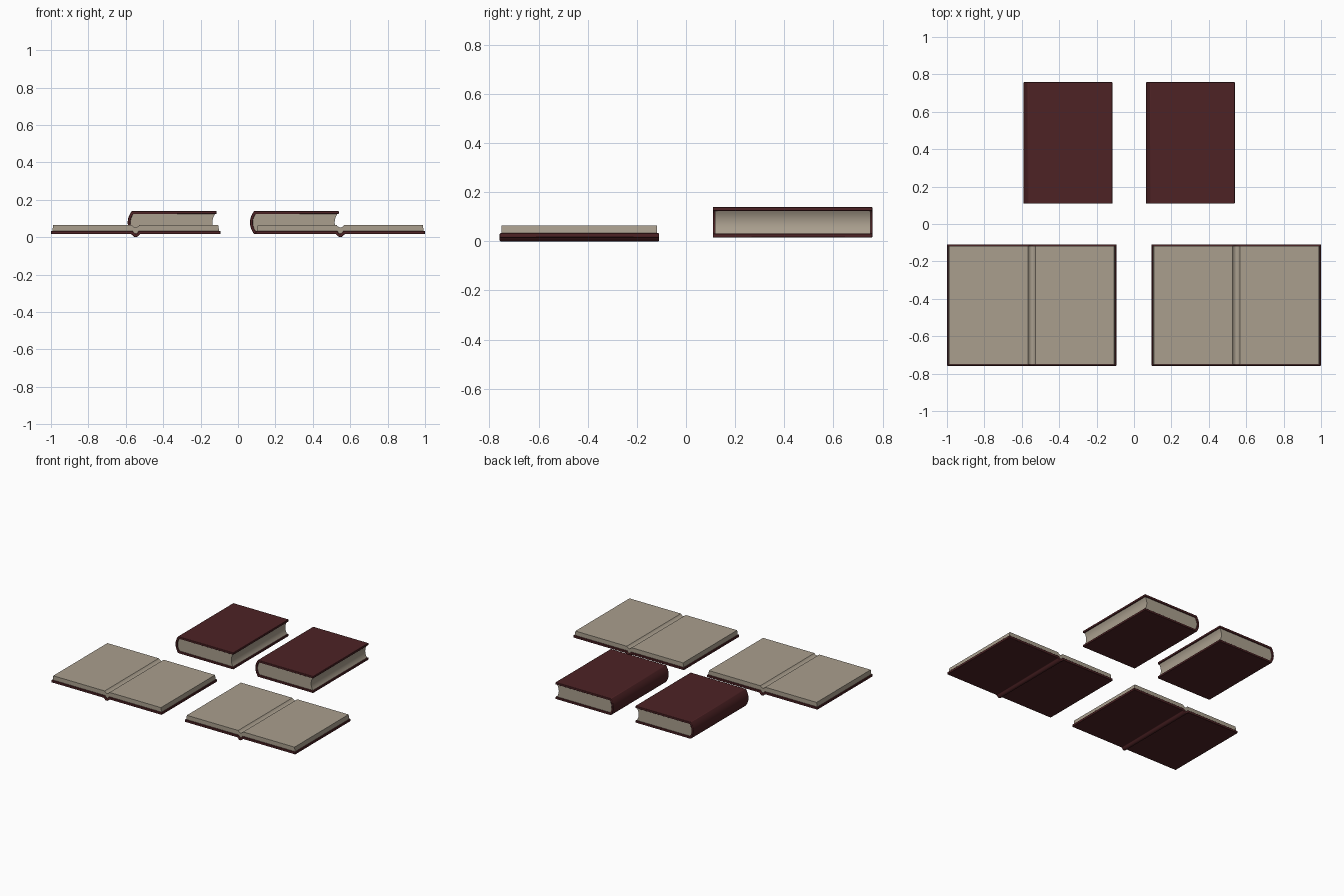
import bpy, bmesh, math

if "Cube" in bpy.data.objects:
    bpy.data.objects.remove(bpy.data.objects["Cube"])


def material(name, rgb):
    m = bpy.data.materials.new(name)
    m.diffuse_color = (*rgb, 1)
    m.use_nodes = True
    m.node_tree.nodes["Principled BSDF"].inputs["Base Color"].default_value = m.diffuse_color
    return m


LEATHER = material("dark red leather", (0.075, 0.016, 0.018))
PAPER = material("aged paper", (0.40, 0.345, 0.27))


def arc(x, z0, z1, bulge, n=10):
    """Shallow curve from (x, z0) to (x, z1), bowed in x by bulge."""
    pts = []
    for i in range(n + 1):
        t = i / n
        pts.append((x + bulge * (1 - (2 * t - 1) ** 2), z0 + (z1 - z0) * t))
    return pts


def dip(x0, x1, z, depth, n=8):
    """Shallow curve from (x0, z) to (x1, z), sagging by depth."""
    return [(a, b) for b, a in arc(z, x0, x1, -depth, n)]


def prism(name, profile, y0, y1, mat, bevel=0):
    """Extrude an x-z profile along y."""
    bm = bmesh.new()
    face = bm.faces.new([bm.verts.new((x, y0, z)) for x, z in profile])
    ext = bmesh.ops.extrude_face_region(bm, geom=[face])
    for v in ext["geom"]:
        if isinstance(v, bmesh.types.BMVert):
            v.co.y = y1
    bmesh.ops.recalc_face_normals(bm, faces=bm.faces)
    mesh = bpy.data.meshes.new(name)
    bm.to_mesh(mesh)
    bm.free()
    mesh.materials.append(mat)
    ob = bpy.data.objects.new(name, mesh)
    bpy.context.collection.objects.link(ob)
    if bevel:
        b = ob.modifiers.new("soft edges", "BEVEL")
        b.width, b.segments, b.limit_method = bevel, 2, "ANGLE"
        b.angle_limit = math.radians(50)
    bpy.ops.object.select_all(action="DESELECT")
    ob.select_set(True)
    bpy.context.view_layer.objects.active = ob
    bpy.ops.object.shade_smooth_by_angle(angle=math.radians(30))
    return ob


def closed_book(tag, x):
    # cover boards and rounded spine as one C-shaped wrap
    z0, z1, t, end = 0.016, 0.14, 0.016, x + 0.475
    wrap = [(end, z0)] + arc(x + 0.022, z0, z1, -0.022) + [(end, z1), (end, z1 - t)]
    wrap += arc(x + 0.03, z1 - t, z0 + t, -0.015) + [(end, z0 + t)]
    prism("closed_cover_" + tag, wrap, 0.109, 0.758, LEATHER, 0.003)
    # page block with rounded back and hollow fore edge
    pages = arc(x + 0.03, z1 - t, z0 + t, -0.015)
    pages += arc(x + 0.467, z0 + t, z1 - t, -0.014)
    prism("closed_pages_" + tag, pages, 0.117, 0.75, PAPER)


def open_book(tag, x):
    # two flat boards with the spine sagging between them
    cover = [(x - 0.453, 0.016)] + dip(x - 0.022, x + 0.022, 0.016, 0.016)
    cover += [(x + 0.453, 0.016), (x + 0.453, 0.033)]
    cover += dip(x + 0.016, x - 0.016, 0.033, 0.014) + [(x - 0.453, 0.033)]
    prism("open_cover_" + tag, cover, -0.758, -0.109, LEATHER, 0.003)
    # both page halves with a gutter in the middle
    pages = [(x - 0.446, 0.033)] + dip(x - 0.016, x + 0.016, 0.033, 0.014)
    pages += [(x + 0.446, 0.033), (x + 0.441, 0.065)]
    pages += dip(x + 0.02, x - 0.02, 0.065, 0.013) + [(x - 0.441, 0.065)]
    prism("open_pages_" + tag, pages, -0.75, -0.117, PAPER)


for tag, closed_x, open_x in (("left", -0.59, -0.547), ("right", 0.064, 0.547)):
    closed_book(tag, closed_x)
    open_book(tag, open_x)
